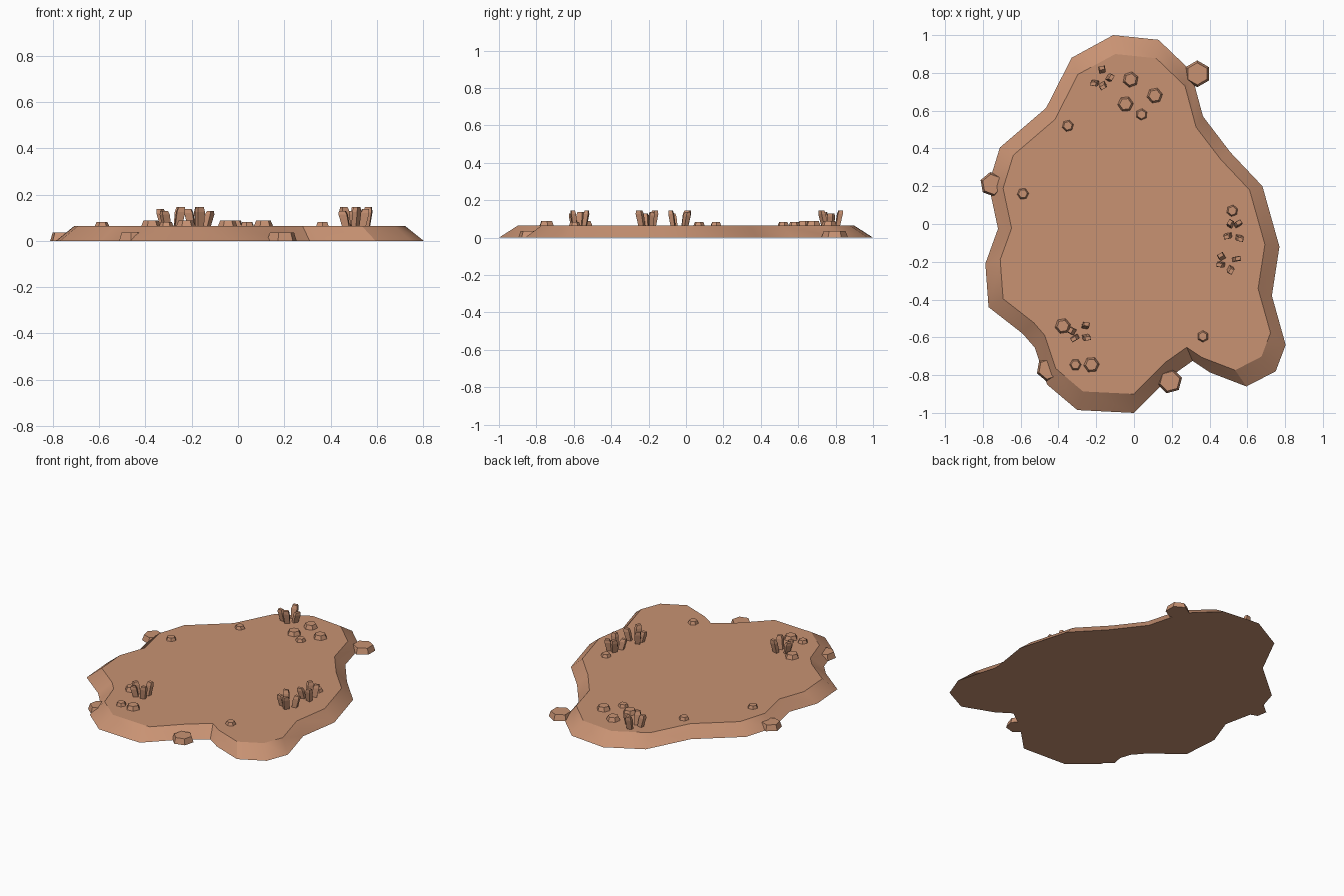
import bpy, bmesh, math
from mathutils import Vector, Matrix

if "Cube" in bpy.data.objects:
    bpy.data.objects.remove(bpy.data.objects["Cube"])

clay = bpy.data.materials.new("clay brown")
clay.diffuse_color = (0.578, 0.288, 0.171, 1)
clay.use_nodes = True
clay.node_tree.nodes["Principled BSDF"].inputs["Base Color"].default_value = clay.diffuse_color
TOP = 0.064


def make_object(name, bm, smooth=False):
    bmesh.ops.recalc_face_normals(bm, faces=bm.faces)
    me = bpy.data.meshes.new(name)
    bm.to_mesh(me)
    bm.free()
    me.materials.append(clay)
    ob = bpy.data.objects.new(name, me)
    bpy.context.collection.objects.link(ob)
    if smooth:
        bpy.context.view_layer.objects.active = ob
        ob.select_set(True)
        bpy.ops.object.shade_smooth_by_angle(angle=math.radians(30))
        ob.select_set(False)
    return ob


def loft(bm, rings):
    """Join rings of points with quads and cap both ends."""
    vs = [[bm.verts.new(p) for p in r] for r in rings]
    n = len(vs[0])
    for a, b in zip(vs, vs[1:]):
        for i in range(n):
            j = (i + 1) % n
            bm.faces.new((a[i], a[j], b[j], b[i]))
    bm.faces.new(vs[0][::-1])
    bm.faces.new(vs[-1])


# Ground slab: irregular outline with a sloping rim
outline = [(-.11, 1), (.13, .975), (.30, .812), (.365, .57), (.51, .38),
           (.68, .20), (.77, -.12), (.73, -.38), (.803, -.64), (.75, -.78),
           (.595, -.86), (.40, -.785), (.31, -.725), (.19, -.81), (0, -1),
           (-.30, -.985), (-.46, -.85), (-.525, -.655), (-.59, -.58),
           (-.77, -.44), (-.787, -.21), (-.72, -.025), (-.77, .21),
           (-.71, .405), (-.465, .615), (-.33, .88)]
bm = bmesh.new()
loft(bm, [[(x, y, 0) for x, y in outline],
          [(x * .9, y * .9, TOP) for x, y in outline]])
make_object("ground_slab", bm, smooth=True)


# Six-sided stones: x, y, radius, rotation in degrees
def stone(name, x, y, r, turn, z, h, taper=.75):
    bm = bmesh.new()
    rings = []
    for s, zz in ((1, z), (taper, z + h)):
        rings.append([(x + r * s * math.cos(math.radians(turn + 60 * i)),
                       y + r * s * math.sin(math.radians(turn + 60 * i)), zz)
                      for i in range(6)])
    loft(bm, rings)
    make_object(name, bm)


rim_stones = [(.335, .795, .071, 30), (-.75, .21, .066, 40),
              (-.452, -.768, .066, 20), (.19, -.832, .066, 15)]
for i, s in enumerate(rim_stones):
    stone(f"rim_stone_{i + 1}", *s, 0, .036, .82)

pebbles = [(-.018, .765, .042, 20), (.11, .68, .042, 10), (-.045, .635, .042, 5),
           (.04, .58, .031, 25), (-.35, .52, .031, 15), (-.588, .16, .031, 5),
           (.52, .07, .031, 20), (.365, -.595, .031, 30), (-.31, -.745, .031, 0),
           (-.225, -.745, .042, 5), (-.377, -.54, .042, 10)]
for i, s in enumerate(pebbles):
    stone(f"pebble_{i + 1}", *s, TOP, .6 * s[2])

# Clusters of short stubby stalks, each leaning away from its cluster centre
clusters = [
    [(-.17, .82), (-.21, .745), (-.125, .775), (-.165, .73)],
    [(-.255, -.535), (-.33, -.565), (-.315, -.605), (-.25, -.602)],
    [(.51, .003), (.552, .003), (.495, -.065), (.56, -.077)],
    [(.462, -.17), (.545, -.185), (.457, -.215), (.512, -.245)],
]
for c, pts in enumerate(clusters):
    mid = sum((Vector(p) for p in pts), Vector((0, 0))) / 4
    bm = bmesh.new()
    for i, p in enumerate(pts):
        p = Vector(p)
        out = (p - mid).normalized()
        h = .082 - .008 * (i % 3)
        turn = Matrix.Rotation(math.radians([10, -10, 60, 30][(i + c) % 4]), 2)
        rings = []
        for t, s in ((0, .85), (.75, 1), (1, .75)):
            ctr = p + out * .016 * (t - .6)
            ring = []
            for cx, cy in ((-1, -1), (1, -1), (1, 1), (-1, 1)):
                q = ctr + turn @ Vector((cx * .018, cy * .013)) * s
                ring.append((q.x, q.y, TOP + h * t))
            rings.append(ring)
        loft(bm, rings)
    make_object(f"stalk_cluster_{c + 1}", bm)
